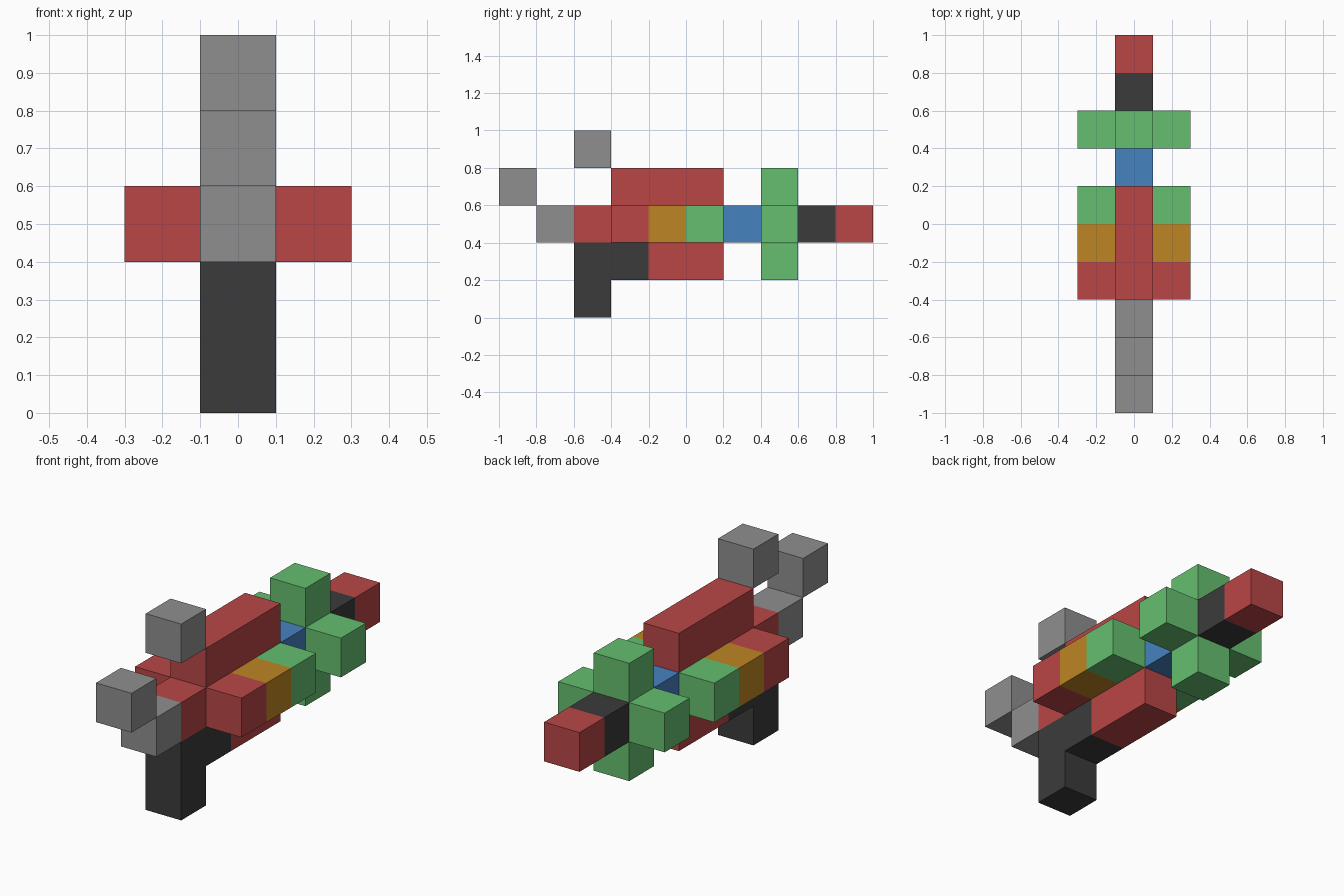
import bpy

cube = bpy.data.objects.get("Cube")
if cube:
    bpy.data.objects.remove(cube, do_unlink=True)


def make_material(name, rgb):
    """Flat material from 0-255 display colour, stored as linear values."""
    def linear(c):
        c /= 255
        return c / 12.92 if c <= 0.04045 else ((c + 0.055) / 1.055) ** 2.4
    colour = (*[linear(c) for c in rgb], 1)
    mat = bpy.data.materials.new(name)
    mat.use_nodes = True
    mat.diffuse_color = colour
    bsdf = mat.node_tree.nodes["Principled BSDF"]
    bsdf.inputs["Base Color"].default_value = colour
    bsdf.inputs["Roughness"].default_value = 0.8
    return mat


GREY = make_material("grey", (143, 143, 143))
BLACK = make_material("charcoal", (59, 59, 59))
RED = make_material("red", (186, 70, 70))
ORANGE = make_material("orange", (190, 133, 35))
GREEN = make_material("green", (102, 191, 112))
BLUE = make_material("blue", (70, 130, 192))
U = 0.2  # edge of one block


def block(name, mat, y, z, x=0.0, length=U, height=U):
    """Box whose front edge is at y and underside at z, centred on x."""
    bpy.ops.mesh.primitive_cube_add(
        size=1, location=(x, y + length / 2, z + height / 2))
    obj = bpy.context.object
    obj.name = name
    obj.scale = (U, length, height)
    bpy.ops.object.transform_apply(location=False, rotation=False, scale=True)
    obj.data.materials.append(mat)
    return obj


# Grey blocks at the front
block("front_upper_block", GREY, -1.0, 0.6)
block("front_lower_block", GREY, -0.8, 0.4)
block("top_block", GREY, -0.6, 0.8)

# Dark foot
block("foot_post", BLACK, -0.6, 0.0, height=2 * U)
block("foot_brace", BLACK, -0.4, 0.2)

# Body
block("body_front", RED, -0.6, 0.4)
block("body_top", RED, -0.4, 0.6, length=3 * U)
block("body_bottom", RED, -0.2, 0.2, length=2 * U)
block("core", BLUE, -0.4, 0.4, length=4 * U)

# Side panels and fins, mirrored
for side, x in (("left", U), ("right", -U)):
    block(f"{side}_panel_front", RED, -0.4, 0.4, x)
    block(f"{side}_panel_middle", ORANGE, -0.2, 0.4, x)
    block(f"{side}_panel_rear", GREEN, 0.0, 0.4, x)
    block(f"{side}_fin", GREEN, 0.4, 0.4, x)

# Upright of the rear cross, and the tail
block("rear_cross_upright", GREEN, 0.4, 0.2, height=3 * U)
block("tail_joint", BLACK, 0.6, 0.4)
block("tail_tip", RED, 0.8, 0.4)
